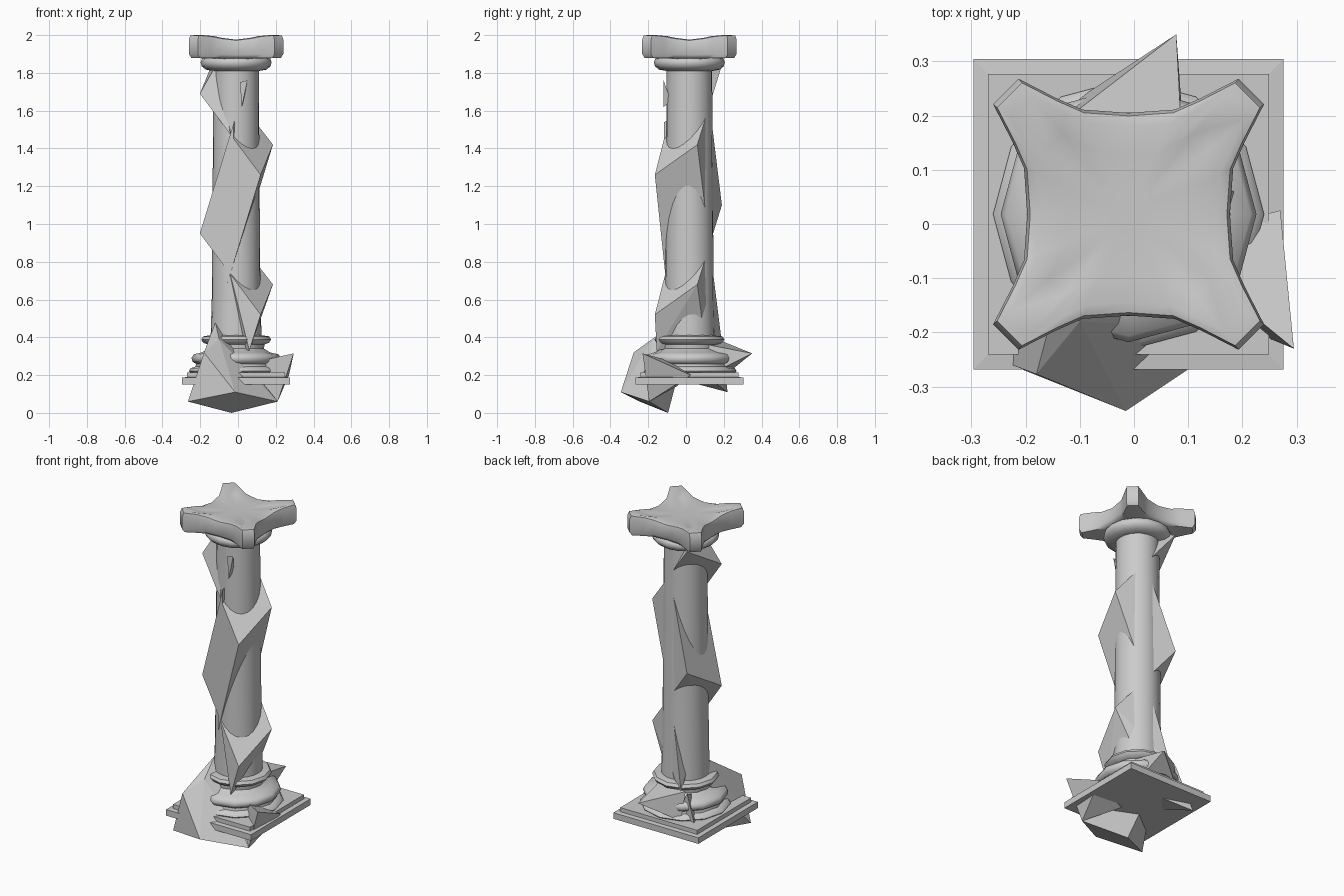
import bpy, bmesh, math
from mathutils import Vector

if "Cube" in bpy.data.objects:
    bpy.data.objects.remove(bpy.data.objects["Cube"])

CX, CY = -0.01, 0.018      # column axis


def finish(name, bm, smooth=None):
    bmesh.ops.recalc_face_normals(bm, faces=bm.faces)
    me = bpy.data.meshes.new(name)
    bm.to_mesh(me)
    bm.free()
    ob = bpy.data.objects.new(name, me)
    bpy.context.collection.objects.link(ob)
    if smooth:
        bpy.ops.object.select_all(action='DESELECT')
        ob.select_set(True)
        bpy.context.view_layer.objects.active = ob
        bpy.ops.object.shade_smooth_by_angle(angle=math.radians(smooth))
    return ob


def loft(name, rings, smooth=None):
    """Closed skin through a list of equal-length point loops."""
    bm = bmesh.new()
    loops = [[bm.verts.new(p) for p in r] for r in rings]
    n = len(loops[0])
    for a, b in zip(loops, loops[1:]):
        for i in range(n):
            bm.faces.new((a[i], a[(i + 1) % n], b[(i + 1) % n], b[i]))
    bm.faces.new(loops[0][::-1])
    bm.faces.new(loops[-1])
    return finish(name, bm, smooth)


def lathe(name, profile, n):
    return loft(name, [[(CX + r * math.cos(2 * math.pi * i / n),
                         CY + r * math.sin(2 * math.pi * i / n), z)
                        for i in range(n)] for r, z in profile], 50)


def square(name, profile):
    return loft(name, [[(CX + s * h, CY + t * h, z) for s, t in
                        ((-1, -1), (1, -1), (1, 1), (-1, 1))] for h, z in profile])


def hull(name, pts):
    bm = bmesh.new()
    vs = [bm.verts.new(p) for p in pts]
    res = bmesh.ops.convex_hull(bm, input=vs)
    junk = {g for g in res['geom_interior'] + res['geom_unused']
            if isinstance(g, bmesh.types.BMVert)}
    bmesh.ops.delete(bm, geom=list(junk), context='VERTS')
    bmesh.ops.dissolve_limit(bm, angle_limit=0.02, verts=bm.verts, edges=bm.edges)
    return finish(name, bm)


# Stepped plinth
square("plinth", [(0.286, 0.15), (0.286, 0.187), (0.259, 0.19), (0.259, 0.215)])

# Base mouldings, shaft and collar
lathe("base_mouldings", [(0.24, 0.21), (0.25, 0.222), (0.24, 0.237), (0.215, 0.245),
                         (0.212, 0.26), (0.23, 0.27), (0.236, 0.29), (0.225, 0.31),
                         (0.18, 0.32), (0.148, 0.34), (0.15, 0.362), (0.175, 0.372),
                         (0.185, 0.388), (0.175, 0.405), (0.13, 0.412)], 12)
lathe("shaft", [(0.135, 0.4), (0.129, 0.6), (0.125, 1.1), (0.12, 1.84)], 24)
lathe("collar", [(0.12, 1.81), (0.16, 1.817), (0.182, 1.835), (0.188, 1.855),
                 (0.182, 1.872), (0.16, 1.885)], 16)

# Capital slab: concave sides, flared horned corners
side = [(0.25, -0.203), (0.215, -0.135), (0.193, -0.085), (0.187, 0.0),
        (0.193, 0.085), (0.215, 0.135), (0.25, 0.203)]


def slab_loop(inset, z_side, z_corner):
    loop = []
    for q in range(4):
        c, s = round(math.cos(q * math.pi / 2)), round(math.sin(q * math.pi / 2))
        for x, y in side:
            w = min(1, (abs(y) / 0.16) ** 1.5)
            k = 1 - inset
            loop.append((CX + k * (x * c - y * s), CY + k * (x * s + y * c),
                         z_side + (z_corner - z_side) * w))
    return loop


loft("capital", [slab_loop(0.14, 1.872, 1.88), slab_loop(0.05, 1.88, 1.88),
                 slab_loop(0.0, 1.895, 1.90), slab_loop(0.0, 1.955, 1.975),
                 slab_loop(0.03, 1.972, 1.998), slab_loop(0.13, 1.976, 2.0),
                 slab_loop(0.4, 1.975, 1.98), slab_loop(0.8, 1.975, 1.975)], 40)

# Twisting vine: outer corners repeat every 0.74 in height
def A(k): return Vector((0.185, 0.06, 0.68 + 0.74 * k))
def B(k): return Vector((0.12, -0.165, 0.52 + 0.74 * k))
def C(k): return Vector((-0.202, -0.055, 0.95 + 0.74 * k))
def D(k): return Vector((-0.14, 0.19, 1.10 + 0.74 * k))


def bend(name, a, b, near, far):
    """One outer bend a-b, tapering into the shaft toward its two neighbours."""
    hull(name, [a, b, a.lerp(near[0], 0.5), b.lerp(near[1], 0.48),
                a.lerp(far[0], 0.56), b.lerp(far[1], 0.56)])


for k in (1,):
    bend("vine_right_%d" % k, A(k), B(k), (D(k), C(k)), (D(k - 2), C(k - 2)))
bend("vine_left_0", D(0), C(0), (A(0), B(0)), (A(2), B(2)))
hull("vine_left_1", [D(1), C(1), D(1).lerp(A(1), 0.5), C(1).lerp(B(1), 0.5),
                     (-0.1, 0.1, 1.87), (-0.1, -0.02, 1.87)])
hull("vine_sliver", [(0.05, -0.118, 1.76), (0.02, -0.118, 1.62),
                     (0.03, -0.08, 1.65), (0.01, -0.118, 1.75)])
# Lowest bend widens down into the roots
hull("vine_right_0", [A(0), B(0), A(0).lerp(D(0), 0.5), B(0).lerp(C(0), 0.5),
                      A(1).lerp(D(-1), 0.6), (-0.1, 0.19, 0.37), (0.06, -0.155, 0.33),
                      (0.05, 0.1, 0.38)])

# Roots
hull("front_root", [(-0.265, -0.245, 0.06), (-0.035, -0.095, 0.0), (0.21, -0.195, 0.06),
                    (-0.015, -0.345, 0.11), (-0.18, -0.277, 0.32), (-0.1, -0.18, 0.39),
                    (-0.12, -0.05, 0.48), (-0.15, 0.0, 0.36)])
hull("right_root", [(0.295, -0.23, 0.315), (0.27, 0.025, 0.2), (0.21, -0.195, 0.06),
                    (0.05, -0.03, 0.26), (0.05, -0.05, 0.14)])
hull("back_root", [(0.078, 0.35, 0.315), (-0.13, 0.19, 0.38), (0.09, 0.12, 0.36),
                   (0.095, 0.12, 0.2), (-0.12, 0.22, 0.21)])
hull("back_left_root", [(-0.24, 0.22, 0.11), (-0.14, 0.19, 0.37), (-0.1, 0.05, 0.3),
                        (-0.02, 0.15, 0.16), (-0.12, 0.03, 0.16)])
